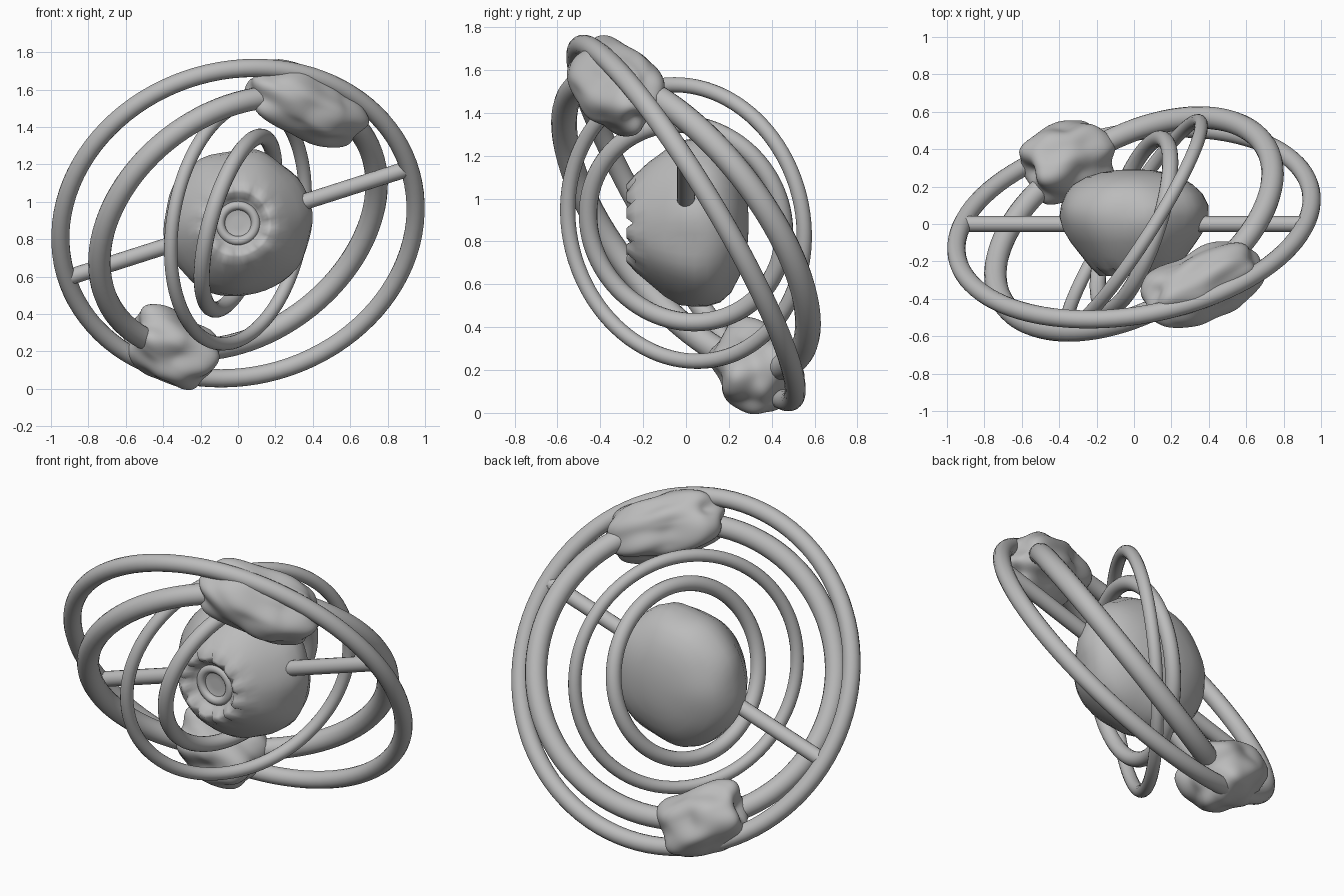
import bpy, bmesh, math
from mathutils import Vector, Matrix, noise

if "Cube" in bpy.data.objects:
    bpy.data.objects.remove(bpy.data.objects["Cube"])

CENTER = Vector((0, 0, 0.886))
gray = bpy.data.materials.new("plain gray")
gray.diffuse_color = (0.5, 0.5, 0.5, 1)
gray.use_nodes = True
gray.node_tree.nodes["Principled BSDF"].inputs["Base Color"].default_value = gray.diffuse_color


def finish(name, bm):
    bmesh.ops.recalc_face_normals(bm, faces=bm.faces)
    for f in bm.faces:
        f.smooth = True
    me = bpy.data.meshes.new(name)
    bm.to_mesh(me)
    bm.free()
    me.materials.append(gray)
    ob = bpy.data.objects.new(name, me)
    bpy.context.collection.objects.link(ob)
    return ob


def grid_skin(bm, rows, close_rows):
    n = len(rows)
    for i in range(n if close_rows else n - 1):
        a, b = rows[i], rows[(i + 1) % n]
        for j in range(len(a)):
            k = (j + 1) % len(a)
            bm.faces.new((a[j], a[k], b[k], b[j]))


def ring(name, center, normal, major, minor, segs=96, sides=16):
    q = Vector(normal).normalized().to_track_quat('Z', 'Y')
    bm = bmesh.new()
    rows = []
    for i in range(segs):
        a = 2 * math.pi * i / segs
        row = []
        for j in range(sides):
            b = 2 * math.pi * j / sides
            r = major + minor * math.cos(b)
            p = Vector((r * math.cos(a), r * math.sin(a), minor * math.sin(b)))
            row.append(bm.verts.new(Vector(center) + q @ p))
        rows.append(row)
    grid_skin(bm, rows, True)
    return finish(name, bm)


# Four tilted orbit rings
ring("outer_ring", CENTER, (-0.159, 0.848, 0.506), 0.962, 0.049)
ring("boulder_ring", CENTER, (-0.418, 0.716, 0.558), 0.816, 0.06)
ring("middle_ring", CENTER, (0.834, -0.532, -0.146), 0.652, 0.036)
ring("inner_ring", CENTER, (0.915, -0.305, -0.265), 0.480, 0.043)

# Two axle rods from the core to the outer ring
axis = Vector((0.89, 0, 0.285)).normalized()
for name, s in (("axle_right", 1), ("axle_left", -1)):
    bm = bmesh.new()
    bmesh.ops.create_cone(bm, cap_ends=True, segments=16, radius1=0.043,
                          radius2=0.043, depth=0.70)
    rot = (axis * s).to_track_quat('Z', 'Y').to_matrix().to_4x4()
    bm.transform(Matrix.Translation(CENTER + axis * s * 0.59) @ rot)
    rod = finish(name, bm)
    for f in rod.data.polygons:
        f.use_smooth = len(f.vertices) == 4

# Core: rounded body turned around the y axis, with a sunken eye socket in front
profile = [(-0.205, 0.03), (-0.205, 0.10), (-0.235, 0.135), (-0.275, 0.165),
           (-0.278, 0.185), (-0.235, 0.23), (-0.175, 0.28), (-0.10, 0.335),
           (-0.03, 0.377), (0.04, 0.396), (0.10, 0.392), (0.16, 0.365),
           (0.21, 0.318), (0.25, 0.25), (0.275, 0.175), (0.288, 0.09), (0.292, 0.03)]
bm = bmesh.new()
rows = []
SIDES = 48
for y, r in profile:
    row = []
    for j in range(SIDES):
        a = 2 * math.pi * j / SIDES
        p = Vector((r * math.cos(a), y, r * math.sin(a)))
        k = 1 + 0.06 * noise.noise(p * 5 + Vector((3, 1, 7)))
        # Jagged socket rim
        if 0.15 < r < 0.2 and y < 0 and j % 4 == 0:
            p.y += 0.03
        row.append(bm.verts.new(CENTER + Vector((p.x * k, p.y, p.z * k))))
    rows.append(row)
grid_skin(bm, rows, False)
bm.faces.new(rows[0])
bm.faces.new(rows[-1])
finish("core", bm)

# Eye rim inside the socket
ring("eye_rim", CENTER + Vector((0, -0.21, 0)), (0, -1, 0), 0.095, 0.025, 40, 12)


# Lumpy boulders threaded on the thick ring
def boulder(name, center, long_axis, size, seed):
    c = Vector(center)
    u = Vector(long_axis).normalized()
    v_axis = c - CENTER
    v_axis = (v_axis - u * v_axis.dot(u)).normalized()
    w = u.cross(v_axis)
    off = Vector((seed, seed * 2.3, seed * 0.7))
    bm = bmesh.new()
    bmesh.ops.create_icosphere(bm, subdivisions=5, radius=1)
    for v in bm.verts:
        d = v.co.normalized()
        k = 1 + 0.22 * noise.noise(d * 1.6 + off)
        # Squarish ends
        k *= 0.95 / (abs(d.x) ** 3 + abs(d.y) ** 3 + abs(d.z) ** 3) ** (1 / 3)
        v.co = c + k * (u * d.x * size[0] + v_axis * d.y * size[1] + w * d.z * size[2])
    finish(name, bm)


boulder("upper_boulder", (0.37, -0.325, 1.525), (0.88, 0.33, -0.33),
        (0.33, 0.17, 0.19), 5.3)
boulder("lower_boulder", (-0.355, 0.335, 0.215), (0.8, 0.3, -0.45),
        (0.25, 0.19, 0.20), 9.1)
